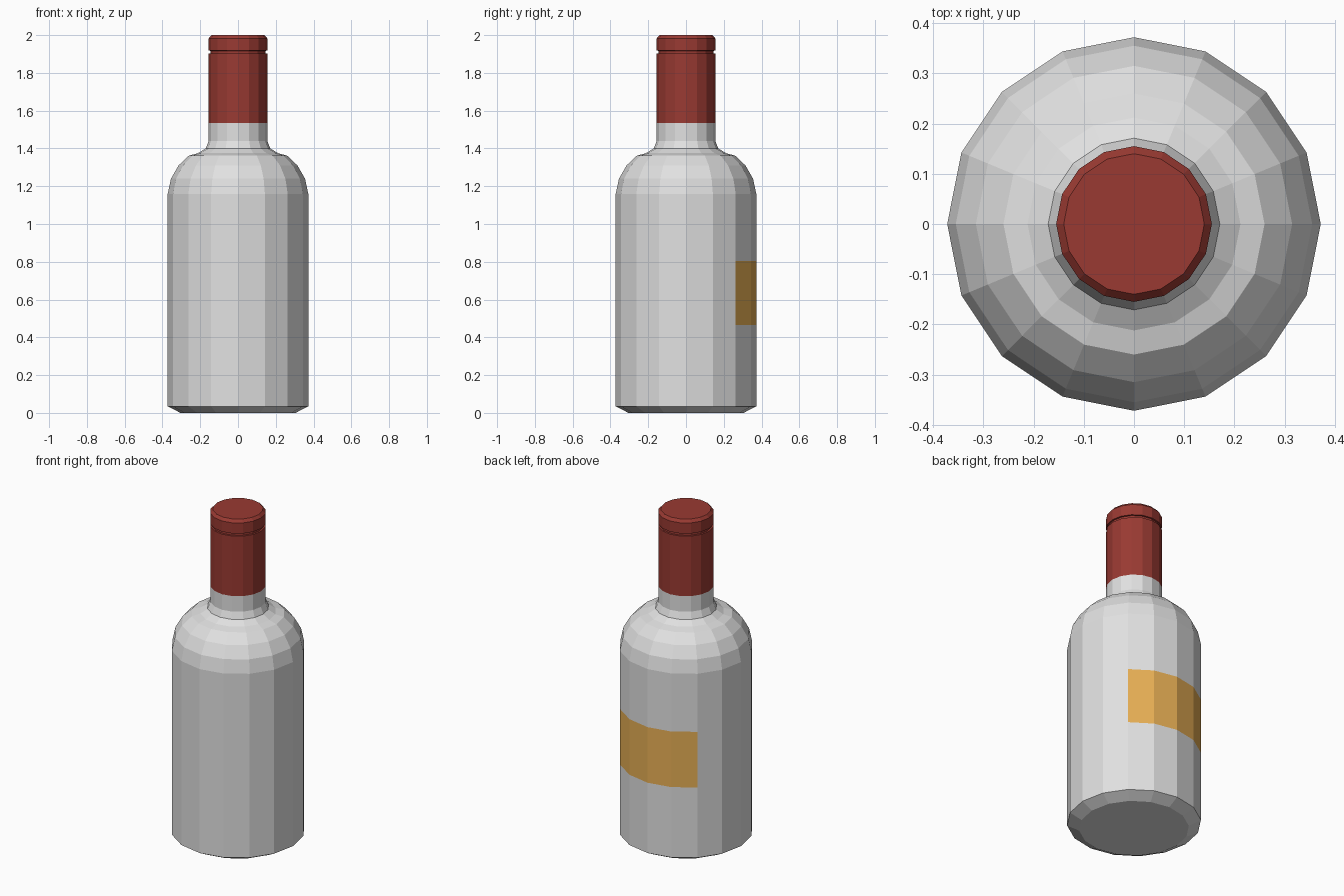
import bpy, bmesh, math

if "Cube" in bpy.data.objects:
    bpy.data.objects.remove(bpy.data.objects["Cube"])

SIDES = 16


def material(name, rgb):
    m = bpy.data.materials.new(name)
    m.diffuse_color = (*rgb, 1.0)
    m.use_nodes = True
    m.node_tree.nodes["Principled BSDF"].inputs["Base Color"].default_value = m.diffuse_color
    return m


grey = material("pale_grey_glass", (0.75, 0.75, 0.75))
red = material("dark_red_foil", (0.32, 0.042, 0.032))
gold = material("gold_label", (0.80, 0.43, 0.09))


def lathe(name, profile, mats, close_bottom=False, close_top=False):
    """Spin (radius, z) points into a flat-shaded 16-sided part."""
    bm = bmesh.new()
    rings = []
    for r, z in profile:
        rings.append([bm.verts.new((r * math.cos(2 * math.pi * i / SIDES),
                                    r * math.sin(2 * math.pi * i / SIDES), z))
                      for i in range(SIDES)])
    for lo, hi in zip(rings, rings[1:]):
        for i in range(SIDES):
            j = (i + 1) % SIDES
            bm.faces.new((lo[i], lo[j], hi[j], hi[i]))
    if close_bottom:
        bm.faces.new(rings[0][::-1])
    if close_top:
        bm.faces.new(rings[-1])
    me = bpy.data.meshes.new(name)
    bm.to_mesh(me)
    bm.free()
    for m in mats:
        me.materials.append(m)
    ob = bpy.data.objects.new(name, me)
    bpy.context.collection.objects.link(ob)
    return ob


# Bottle body, shoulder and neck; extra rings frame the label
LABEL_LOW, LABEL_HIGH = 0.465, 0.805
body = lathe("bottle_body", [
    (0.305, 0.0), (0.372, 0.035), (0.372, LABEL_LOW), (0.372, LABEL_HIGH),
    (0.372, 1.16), (0.355, 1.24), (0.315, 1.31), (0.26, 1.362),
    (0.212, 1.375), (0.171, 1.40), (0.155, 1.44), (0.155, 1.535),
], [grey, gold], close_bottom=True)

# Label: the four back-facing sides between the two label rings
for p in body.data.polygons:
    c = p.center
    if LABEL_LOW < c.z < LABEL_HIGH and c.y > abs(c.x):
        p.material_index = 1

# Foil cap with a thin groove and bevelled top
lathe("foil_cap", [
    (0.155, 1.535), (0.155, 1.902), (0.146, 1.903), (0.146, 1.917),
    (0.155, 1.918), (0.155, 1.983), (0.140, 2.0),
], [red], close_top=True)
